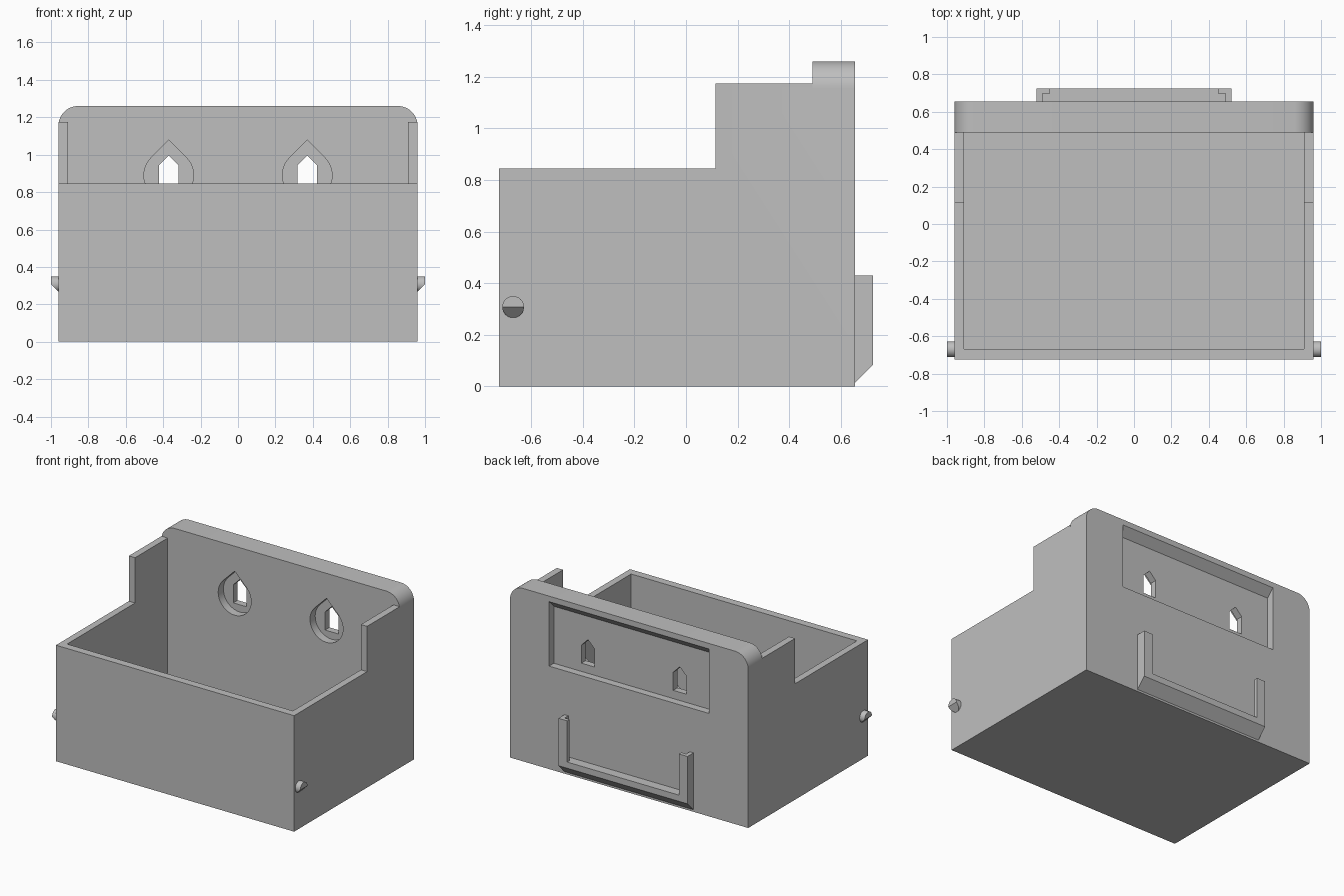
import bpy, bmesh, math
from mathutils import Matrix, Vector

if "Cube" in bpy.data.objects:
    bpy.data.objects.remove(bpy.data.objects["Cube"], do_unlink=True)

grey = bpy.data.materials.new("plain grey")
grey.use_nodes = True
colour = (0.52, 0.52, 0.52, 1)
grey.diffuse_color = colour
grey.node_tree.nodes["Principled BSDF"].inputs["Base Color"].default_value = colour


def prism(name, points, axis, start, end):
    """Extrude a 2D outline along one axis: (y, z) for X, (x, z) for Y, (x, y) for Z."""
    place = {"X": lambda a, b: (start, a, b),
             "Y": lambda a, b: (a, start, b),
             "Z": lambda a, b: (a, b, start)}[axis]
    bm = bmesh.new()
    face = bm.faces.new([bm.verts.new(place(a, b)) for a, b in points])
    grown = bmesh.ops.extrude_face_region(bm, geom=[face])["geom"]
    shift = Vector([end - start if axis == k else 0 for k in "XYZ"])
    bmesh.ops.translate(bm, vec=shift, verts=[g for g in grown if isinstance(g, bmesh.types.BMVert)])
    bmesh.ops.recalc_face_normals(bm, faces=bm.faces)
    return add(name, bm)


def add(name, bm):
    mesh = bpy.data.meshes.new(name)
    bm.to_mesh(mesh)
    bm.free()
    obj = bpy.data.objects.new(name, mesh)
    bpy.context.collection.objects.link(obj)
    mesh.materials.append(grey)
    return obj


def box(name, x, y, z):
    return prism(name, [(x[0], y[0]), (x[1], y[0]), (x[1], y[1]), (x[0], y[1])], "Z", *z)


def arc(cx, cz, r, a0, a1, steps):
    angles = [math.radians(a0 + (a1 - a0) * i / steps) for i in range(steps + 1)]
    return [(cx + r * math.cos(a), cz + r * math.sin(a)) for a in angles]


def combine(target, tool, operation):
    """Apply a boolean and discard the tool."""
    tool.hide_render = True
    mod = target.modifiers.new("combine", "BOOLEAN")
    mod.operation, mod.object, mod.solver = operation, tool, "EXACT"
    bpy.context.view_layer.objects.active = target
    bpy.ops.object.modifier_apply(modifier=mod.name)
    bpy.data.objects.remove(tool, do_unlink=True)


def finish(obj):
    """Merge coplanar faces and shade."""
    bm = bmesh.new()
    bm.from_mesh(obj.data)
    bmesh.ops.remove_doubles(bm, verts=bm.verts, dist=0.0001)
    bmesh.ops.dissolve_limit(bm, angle_limit=math.radians(1), verts=bm.verts, edges=bm.edges)
    bm.to_mesh(obj.data)
    bm.free()
    bpy.ops.object.select_all(action="DESELECT")
    obj.select_set(True)
    bpy.context.view_layer.objects.active = obj
    bpy.ops.object.shade_smooth_by_angle()


W, FRONT, BACK, PLATE = 0.96, -0.725, 0.655, 0.49

# Bin with stepped side walls
bin_body = prism("bin_body", [(FRONT, 0), (PLATE, 0), (PLATE, 1.175), (0.115, 1.175),
                              (0.115, 0.845), (FRONT, 0.845)], "X", -W, W)
combine(bin_body, box("cavity", (-0.91, 0.91), (-0.668, 0.6), (0.05, 1.5)), "DIFFERENCE")

# Thick back plate with rounded top corners
R, TOP = 0.105, 1.26
outline = [(-W, 0), (W, 0)] + arc(W - R, TOP - R, R, 0, 90, 12) + arc(R - W, TOP - R, R, 90, 180, 12)
combine(bin_body, prism("back_plate", outline, "Y", PLATE, BACK), "UNION")

# Rear recess with a sloped ceiling
combine(bin_body, prism("rear_recess", [(0.60, 0.75), (0.70, 0.75), (0.70, 1.265),
                                        (0.60, 1.165)], "X", -0.645, 0.645), "DIFFERENCE")

# Teardrop screw pockets and pointed slots
for x in (-0.37, 0.37):
    drop = arc(x, 0.89, 0.133, 135, 405, 30) + [(x, 0.89 + 0.133 * math.sqrt(2))]
    combine(bin_body, prism("screw_pocket", drop, "Y", 0.45, 0.55), "DIFFERENCE")
    slot = [(x - 0.053, 0.81), (x + 0.053, 0.81), (x + 0.053, 0.942), (x, 0.995), (x - 0.053, 0.942)]
    combine(bin_body, prism("slot", slot, "Y", 0.45, 0.7), "DIFFERENCE")
finish(bin_body)

# U-shaped label holder on the back: chamfered bar and lipped arms
OUT = 0.725
holder = prism("label_holder", [(BACK, 0.015), (OUT, 0.085), (OUT, 0.13), (BACK, 0.13)], "X", -0.52, 0.52)
for s in (-1, 1):
    section = [(s * 0.52, BACK), (s * 0.49, BACK), (s * 0.49, 0.697),
               (s * 0.45, 0.697), (s * 0.45, OUT), (s * 0.52, OUT)]
    combine(holder, prism("holder_arm", section, "Z", 0.13, 0.43), "UNION")
finish(holder)

# Side pegs with the lower half cut at a slope
for s, name in ((1, "left_peg"), (-1, "right_peg")):
    bm = bmesh.new()
    spin = Matrix.Translation((s * 0.975, -0.67, 0.308)) @ Matrix.Rotation(math.pi / 2, 4, "Y")
    bmesh.ops.create_cone(bm, cap_ends=True, segments=32, radius1=0.042, radius2=0.042,
                          depth=0.05, matrix=spin)
    cut = bmesh.ops.bisect_plane(bm, geom=bm.verts[:] + bm.edges[:] + bm.faces[:],
                                 plane_co=(s, 0, 0.308), plane_no=(s, 0, -1), clear_outer=True)
    bmesh.ops.holes_fill(bm, edges=[e for e in bm.edges if e.is_boundary])
    bmesh.ops.recalc_face_normals(bm, faces=bm.faces)
    finish(add(name, bm))
